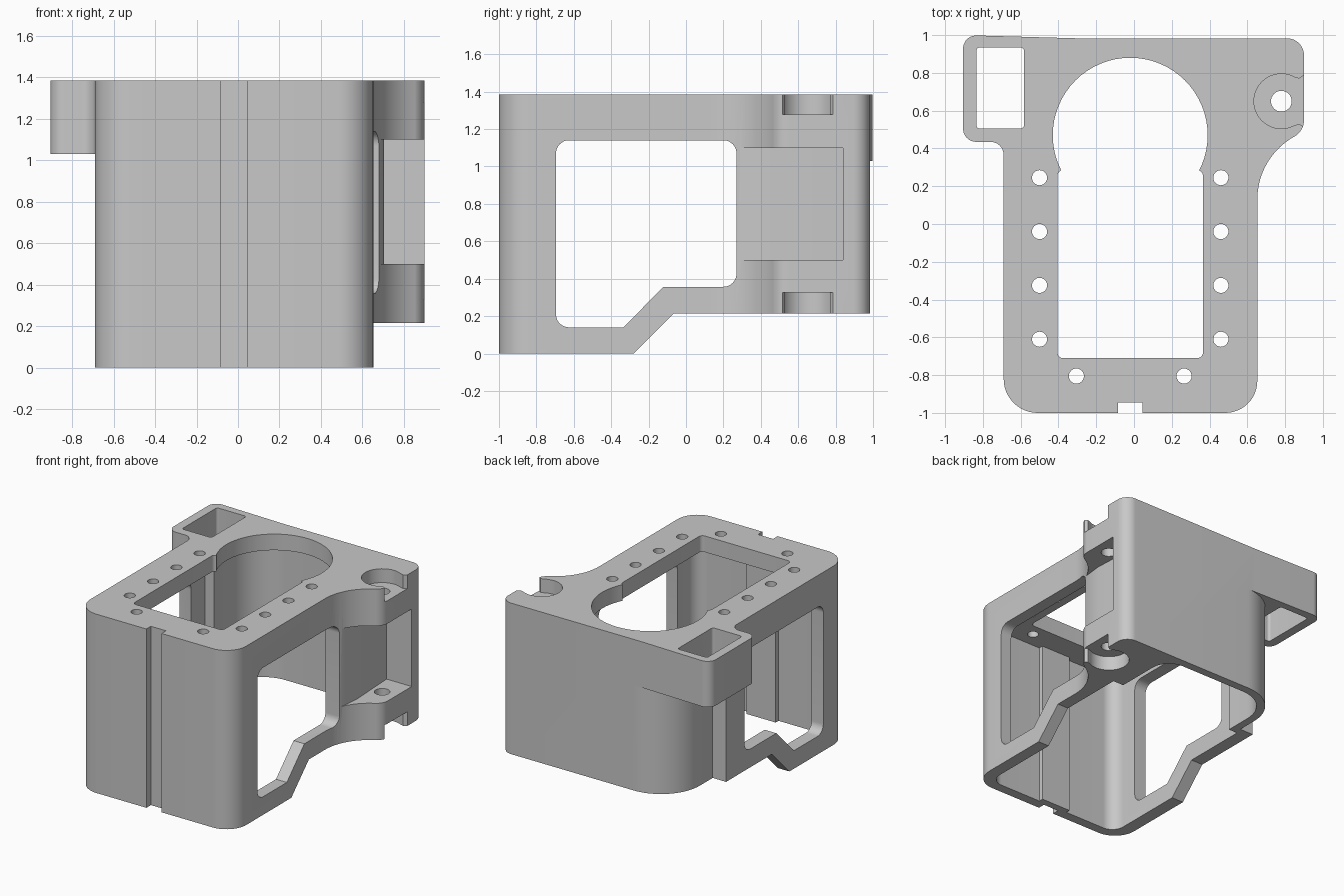
import bpy
import math
from mathutils import Vector

cube = bpy.data.objects.get("Cube")
if cube:
    bpy.data.objects.remove(cube, do_unlink=True)

TOP = 1.385
BORE = (-0.02, 0.47)      # centre of the round opening
SCREW = (0.78, 0.65)      # centre of the hinge screw


def rounded(corners, steps=12):
    """Polygon from (x, y, radius) corners, with true arcs at the corners."""
    pts = []
    for i, c in enumerate(corners):
        p = Vector(c[:2])
        r = c[2] if len(c) > 2 else 0
        if not r:
            pts.append(p)
            continue
        a = (Vector(corners[i - 1][:2]) - p).normalized()
        b = (Vector(corners[(i + 1) % len(corners)][:2]) - p).normalized()
        half = a.angle(b) / 2
        mid = p + (a + b).normalized() * (r / math.sin(half))
        start = p + a * (r / math.tan(half)) - mid
        end = p + b * (r / math.tan(half)) - mid
        sweep = start.angle(end)
        for k in range(steps + 1):
            t = k / steps
            pts.append(mid + (start * math.sin((1 - t) * sweep)
                              + end * math.sin(t * sweep)) / math.sin(sweep))
    return pts


def circle(centre, r, n=48):
    return [Vector((centre[0] + r * math.cos(k * math.tau / n),
                    centre[1] + r * math.sin(k * math.tau / n))) for k in range(n)]


def box(x0, x1, y0, y1, r=0):
    return rounded([(x0, y0, r), (x1, y0, r), (x1, y1, r), (x0, y1, r)])


def prism(name, pts, lo, hi, along_x=False):
    """Extrude a plan outline along z, or a side outline along x."""
    area = sum(p.x * q.y - q.x * p.y for p, q in zip(pts, pts[1:] + pts[:1]))
    if area < 0:
        pts = pts[::-1]
    n = len(pts)
    verts = [((h, p.x, p.y) if along_x else (p.x, p.y, h)) for h in (lo, hi) for p in pts]
    faces = [list(range(n))[::-1], list(range(n, 2 * n))]
    faces += [[i, (i + 1) % n, n + (i + 1) % n, n + i] for i in range(n)]
    mesh = bpy.data.meshes.new(name)
    mesh.from_pydata(verts, [], faces)
    obj = bpy.data.objects.new(name, mesh)
    bpy.context.collection.objects.link(obj)
    return obj


def cut(pts, lo, hi, along_x=False):
    """Subtract a prism from the housing."""
    tool = prism("cutter", pts, lo, hi, along_x)
    tool.hide_render = True
    mod = housing.modifiers.new("cut", 'BOOLEAN')
    mod.operation = 'DIFFERENCE'
    mod.solver = 'EXACT'
    mod.object = tool
    graph = bpy.context.evaluated_depsgraph_get()
    result = bpy.data.meshes.new_from_object(housing.evaluated_get(graph))
    housing.modifiers.clear()
    housing.data = result
    bpy.data.objects.remove(tool, do_unlink=True)


# Outer block with the rear ear and the hinge wing
housing = prism("housing", rounded([
    (-0.69, -1, 0.18), (0.653, -1, 0.17), (0.653, 0.36, 0.38), (0.9, 0.49, 0.1),
    (0.9, 0.983, 0.09), (-0.3, 0.983), (-0.905, 1.0, 0.07),
    (-0.905, 0.435, 0.07), (-0.69, 0.435, 0.07)]), 0, TOP)

# Space under the ear, following the left wall and the round back corner
cut(rounded([(-1.2, 0.2), (-0.69, 0.2), (-0.69, 0.495), (-0.575, 0.495),
             (-0.575, 0.983, 0.335), (-0.2, 0.983), (-0.2, 1.2), (-1.2, 1.2)], 20), -0.1, 1.03)

# Raised underside towards the back
cut(rounded([(-0.38, -0.1), (-0.28, 0), (-0.065, 0.215), (1.2, 0.215), (1.2, -0.1)]),
    -1.5, 1.5, True)

# Inner cavity: wide in front with a rib behind the groove, narrower at the back
cut(rounded([(-0.59, -0.925, 0.1), (-0.145, -0.925), (-0.145, -0.89), (0.105, -0.89),
             (0.105, -0.925), (0.56, -0.925, 0.1), (0.56, 0.44), (0.47, 0.44),
             (0.47, 0.92, 0.15), (-0.515, 0.92, 0.275), (-0.515, 0.44), (-0.59, 0.44)]),
    -0.1, 1.26)

# Openings through the top plate
cut(circle(BORE, 0.41, 64), 1.2, 1.6)
cut(box(-0.405, 0.365, -0.71, 0.285, 0.03), 1.2, 1.6)
for pos in [(x, 0.245 - 0.285 * i) for x in (-0.5, 0.46) for i in range(4)] \
        + [(-0.305, -0.805), (0.265, -0.805)]:
    cut(circle(pos, 0.04, 24), 1.2, 1.6)

# Ear pocket and front groove
cut(box(-0.835, -0.582, 0.505, 0.935, 0.02), 0.9, 1.6)
cut(box(-0.085, 0.045, -1.2, -0.945), -0.1, 1.6)

# Windows through both side walls
cut(rounded([(-0.695, 0.14, 0.07), (-0.335, 0.14), (-0.12, 0.357), (0.27, 0.357, 0.07),
             (0.27, 1.14, 0.07), (-0.695, 1.14, 0.07)]), -1.5, 1.5, True)

# Hinge slot, screw hole and counterbores open to the side
cut(rounded([(0.685, 0.26), (0.705, 0.44), (0.685, 0.84), (1.2, 0.84), (1.2, 0.26)]), 0.5, 1.1)
cut(circle(SCREW, 0.055, 32), 0, 1.6)
for lo, hi in ((1.278, 1.6), (0, 0.325)):
    cut(circle(SCREW, 0.145), lo, hi)
    cut(rounded([(0.84, 0.52), (0.875, 0.53), (0.92, 0.5),
                 (0.92, 0.8), (0.875, 0.77), (0.84, 0.78)]), lo, hi)

# Plain grey finish
grey = bpy.data.materials.new("plain grey")
grey.use_nodes = True
colour = (0.58, 0.58, 0.58, 1)
grey.diffuse_color = colour
grey.node_tree.nodes["Principled BSDF"].inputs["Base Color"].default_value = colour
housing.data.materials.clear()
housing.data.materials.append(grey)
for face in housing.data.polygons:
    face.material_index = 0

bpy.ops.object.select_all(action='DESELECT')
housing.select_set(True)
bpy.context.view_layer.objects.active = housing
bpy.ops.object.shade_smooth_by_angle(angle=math.radians(30))
